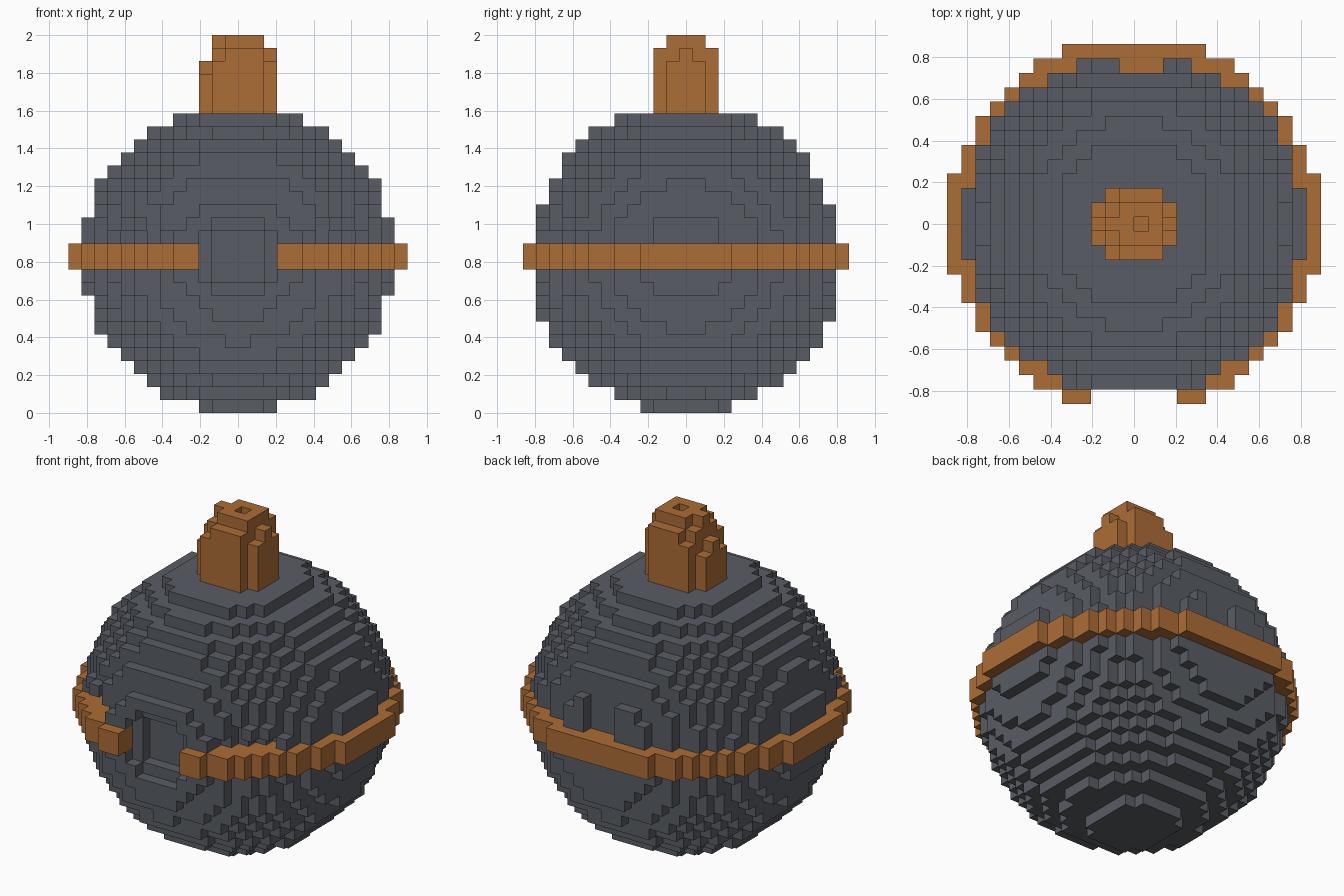
import bpy, bmesh

if "Cube" in bpy.data.objects:
    bpy.data.objects.remove(bpy.data.objects["Cube"], do_unlink=True)

U = 2 / 29  # edge of one small block


def material(name, rgb):
    m = bpy.data.materials.new(name)
    m.use_nodes = True
    m.diffuse_color = (*rgb, 1)
    bsdf = m.node_tree.nodes["Principled BSDF"]
    bsdf.inputs["Base Color"].default_value = (*rgb, 1)
    bsdf.inputs["Roughness"].default_value = 0.8
    return m


def ellipse(a, b):
    """Cells (x, y) whose centres lie in an ellipse; x centres sit at half steps."""
    return {(x, y) for x in range(-14, 14) for y in range(-13, 14)
            if ((x + 0.5) / a) ** 2 + (y / b) ** 2 <= 1}


def build_blocks(name, cells, mat, blockers=frozenset()):
    """Make one mesh from the exposed sides of a set of block cells."""
    bm = bmesh.new()
    corners = {}

    def corner(p):
        if p not in corners:
            corners[p] = bm.verts.new((p[0] * U, (p[1] - 0.5) * U, p[2] * U))
        return corners[p]

    for cell in sorted(cells):
        for axis in range(3):
            for side in (0, 1):
                near = list(cell)
                near[axis] += 2 * side - 1
                if tuple(near) in cells or tuple(near) in blockers:
                    continue
                ring = []
                for s, t in ((0, 0), (1, 0), (1, 1), (0, 1)):
                    p = list(cell)
                    p[axis] += side
                    p[(axis + 1) % 3] += s
                    p[(axis + 2) % 3] += t
                    ring.append(corner(tuple(p)))
                bm.faces.new(ring if side else ring[::-1])
    mesh = bpy.data.meshes.new(name)
    bm.to_mesh(mesh)
    bm.free()
    mesh.materials.append(mat)
    obj = bpy.data.objects.new(name, mesh)
    bpy.context.collection.objects.link(obj)
    return obj


grey = material("dark grey iron", (0.099, 0.108, 0.127))
orange = material("orange brown", (0.41, 0.153, 0.035))

# Round body: a ball of blocks, trimmed to the half widths of each layer
half_x = [3, 6, 7, 8, 9, 10] + [11] * 3 + [12] * 6 + [11] * 3 + [10, 9, 8, 7, 5]
half_y = [3.5, 5.5, 7.5, 8.5, 9.5, 10.5, 10.5] + [11.5] * 9 + [10.5] * 2 \
    + [9.5] * 2 + [8.5, 7.5, 5.5]
body = {(x, y, z) for z, (a, b) in enumerate(zip(half_x, half_y))
        for x, y in ellipse(12, 12)
        if (x + 0.5) ** 2 + y ** 2 + (z - 11.5) ** 2 < 144
        and abs(x + 0.5) < a and abs(y) < b}


def carved(x, y, z):
    cx = x + 0.5
    r = (cx ** 2 + (z - 11.5) ** 2) ** 0.5
    if (y == -11 and r < 3.2) or (y == -10 and r < 2.3):
        return True                                   # round front socket
    if y == 11 and z >= 13 and (-1 <= x <= 1 or abs(cx) > 4):
        return True                                   # notch at the back
    if z >= 13 and abs(cx) > 11 and abs(y) > 2:
        return True                                   # narrowed side bumps
    if y < -8 and (x, z) in ((6, 14), (-7, 14), (-7, 15)):
        return True                                   # small front pits
    if z == 13 and 5 < abs(cx) < 9 and y < 0:         # slots above the band
        return (cx / 11) ** 2 + (y / 10.5) ** 2 > 1
    return False


body = {c for c in body if not carved(*c)}

# Band around the middle, open at the front socket
ring = ellipse(13, 12.8) - ellipse(11, 10.5)
band = {(x, y, z) for x, y in ring for z in (11, 12)
        if y > 0 or not -3 <= x <= 2}
body -= band

# Stem on top: a notched column with a small hole
stem = set()
for z in range(23, 29):
    for x in range(-3, 3):
        for y in range(-2, 3):
            outer = x in (-3, 2)
            if outer and abs(y) == 2:
                continue
            if z == 26 and x == -3 and abs(y) == 1:
                continue
            if z == 27 and (x == -3 or (x == 2 and y != 0) or (x == -2 and abs(y) == 2)):
                continue
            if z == 28 and (outer or abs(y) == 2 or (x, y) == (0, 0)
                            or (x == -2 and y != 0)):
                continue
            stem.add((x, y, z))

build_blocks("round_body", body, grey, band)
build_blocks("middle_band", band, orange, body)
build_blocks("top_stem", stem, orange)
